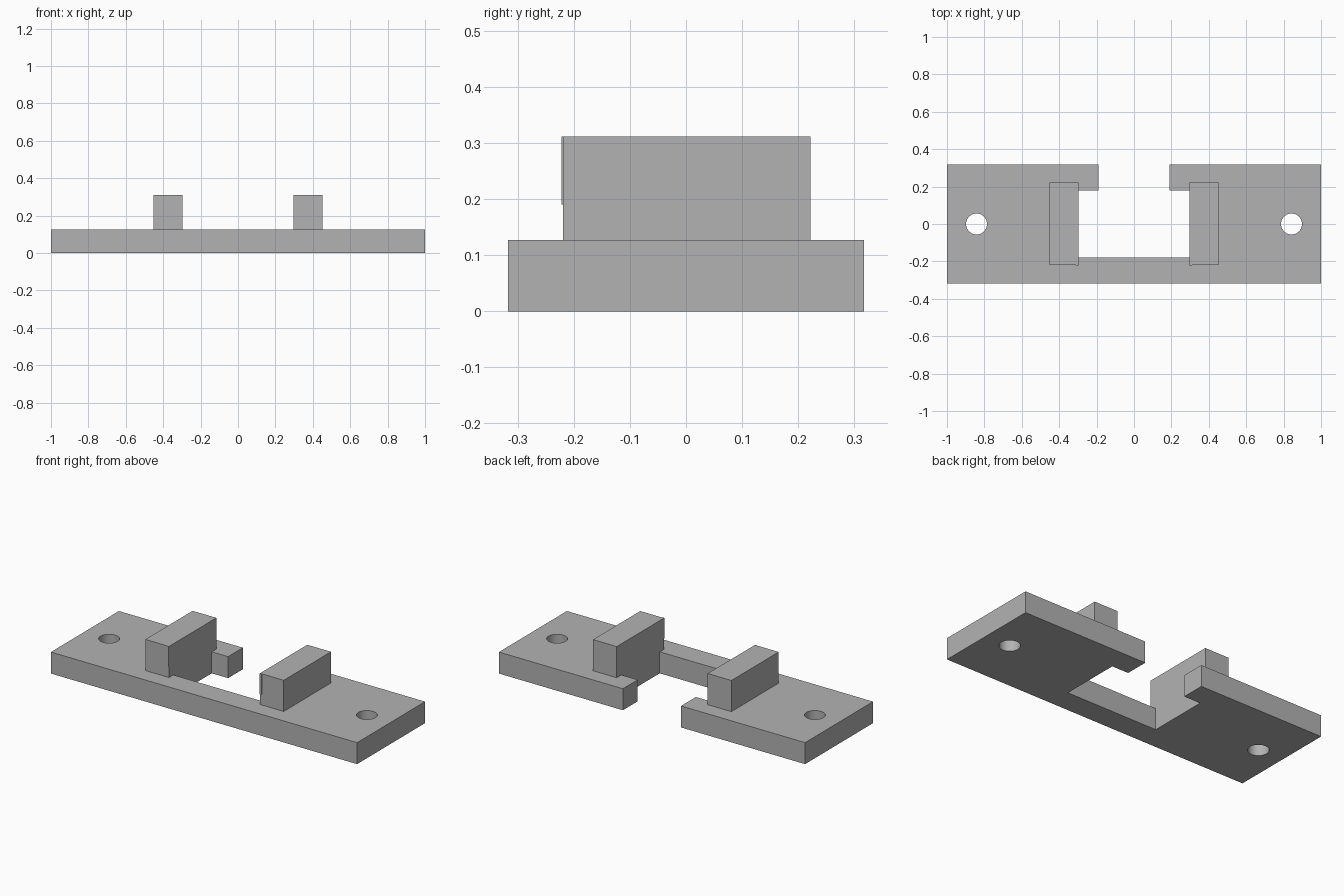
import bpy, bmesh, math
from mathutils import Matrix, Vector

cube = bpy.data.objects.get("Cube")
if cube:
    bpy.data.objects.remove(cube, do_unlink=True)

grey = bpy.data.materials.new("plain grey")
grey.use_nodes = True
colour = (0.45, 0.45, 0.45, 1)
grey.diffuse_color = colour
grey.node_tree.nodes["Principled BSDF"].inputs["Base Color"].default_value = colour

HALF_DEPTH, THICK, TOP = 0.317, 0.127, 0.311
INNER, OUTER, SLOT, OPENING = 0.297, 0.452, 0.19, 0.179
HOLE_X, HOLE_R = 0.842, 0.056


def box(name, lo, hi):
    lo, hi = Vector(lo), Vector(hi)
    bm = bmesh.new()
    bmesh.ops.create_cube(bm, size=1)
    bmesh.ops.scale(bm, vec=hi - lo, verts=bm.verts)
    bmesh.ops.translate(bm, vec=(lo + hi) / 2, verts=bm.verts)
    mesh = bpy.data.meshes.new(name)
    bm.to_mesh(mesh)
    bm.free()
    mesh.materials.append(grey)
    ob = bpy.data.objects.new(name, mesh)
    bpy.context.collection.objects.link(ob)
    return ob


def add_loop(curve, points):
    spline = curve.splines.new("POLY")
    spline.points.add(len(points) - 1)
    for p, (x, y) in zip(spline.points, points):
        p.co = (x, y, 0, 1)
    spline.use_cyclic_u = True


# Base plate: C-shaped outline, mirrored about x = 0, with two screw holes
half = [(1, -HALF_DEPTH), (1, HALF_DEPTH), (SLOT, HALF_DEPTH),
        (SLOT, OPENING), (INNER, OPENING), (INNER, -OPENING)]
curve = bpy.data.curves.new("base_plate", "CURVE")
curve.dimensions = "2D"
curve.fill_mode = "BOTH"
curve.extrude = THICK / 2
add_loop(curve, half + [(-x, y) for x, y in reversed(half)])
for side in (-1, 1):
    add_loop(curve, [(side * HOLE_X + HOLE_R * math.cos(a), HOLE_R * math.sin(a))
                     for a in (math.tau * i / 48 for i in range(48))])
plate = bpy.data.objects.new("base_plate", curve)
bpy.context.collection.objects.link(plate)
bpy.ops.object.select_all(action="DESELECT")
plate.select_set(True)
bpy.context.view_layer.objects.active = plate
bpy.ops.object.convert(target="MESH")
plate = bpy.context.object
plate.name = "base_plate"

# Weld the caps to the walls and stand the plate on the ground
bm = bmesh.new()
bm.from_mesh(plate.data)
bmesh.ops.remove_doubles(bm, verts=bm.verts, dist=0.0005)
bmesh.ops.translate(bm, vec=(0, 0, THICK / 2), verts=bm.verts)
bmesh.ops.recalc_face_normals(bm, faces=bm.faces)
bm.to_mesh(plate.data)
bm.free()
plate.data.materials.clear()
plate.data.materials.append(grey)
bpy.ops.object.shade_smooth_by_angle(angle=math.radians(30))

# Upright blocks beside the opening, each with a fine lip on its inner front edge
for label, side in (("left", 1), ("right", -1)):
    xs = sorted((side * INNER, side * OUTER))
    box(label + "_block", (xs[0], -0.219, THICK), (xs[1], 0.222, TOP))
    xs = sorted((side * INNER, side * (INNER + 0.013)))
    box(label + "_lip", (xs[0], -0.222, 0.19), (xs[1], -0.219, TOP))
